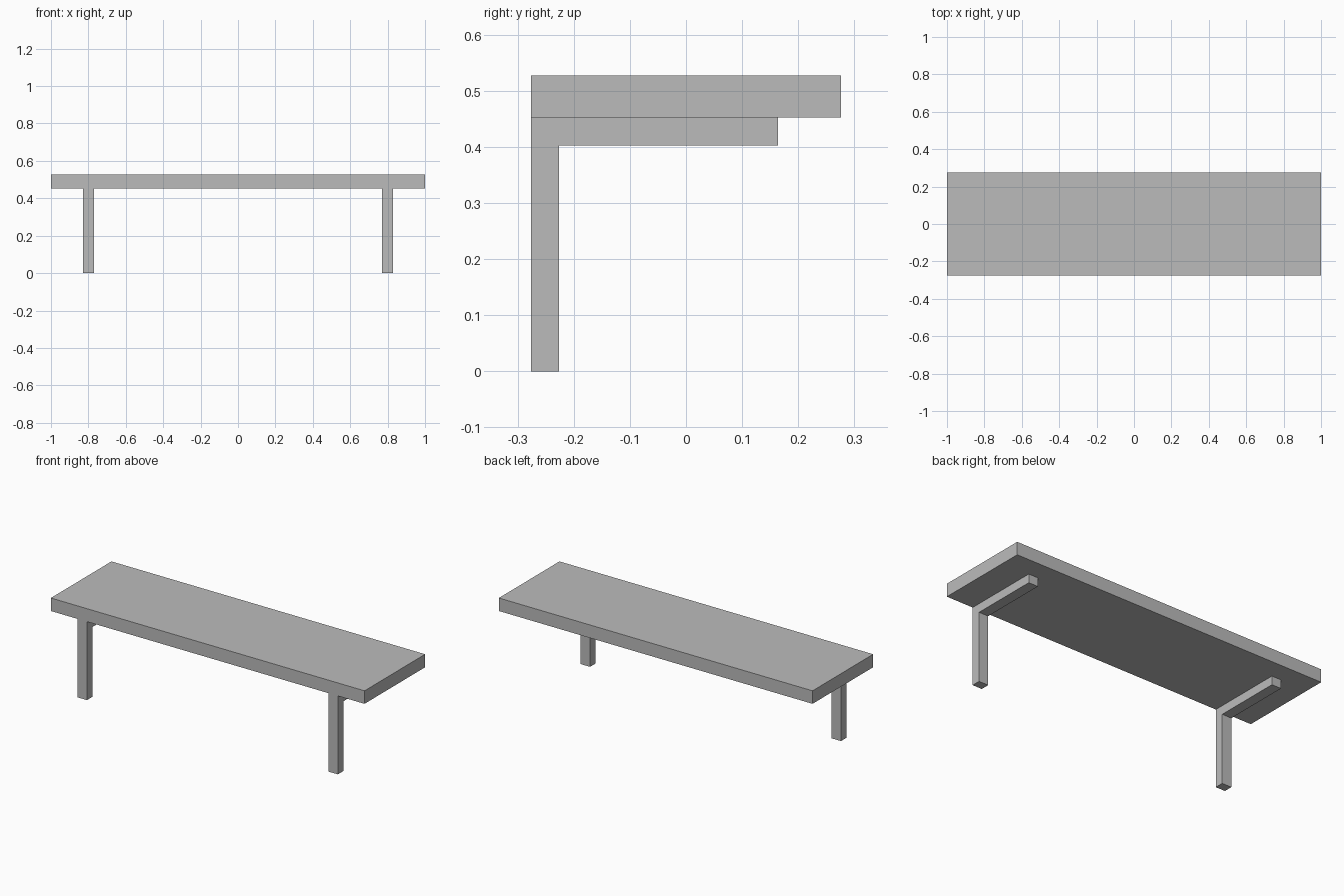
import bpy
import bmesh

cube = bpy.data.objects.get("Cube")
if cube:
    bpy.data.objects.remove(cube, do_unlink=True)

# Single grey material
GREY = (0.5, 0.5, 0.5, 1)
grey = bpy.data.materials.new("plain grey")
grey.use_nodes = True
grey.diffuse_color = GREY
grey.node_tree.nodes["Principled BSDF"].inputs["Base Color"].default_value = GREY

HALF_DEPTH = 0.276
SEAT_BOTTOM, SEAT_TOP = 0.452, 0.527
LEG_X, LEG_HALF_WIDTH = 0.8, 0.03


def extrude_profile(name, profile, x0, x1):
    """Extrude a side profile of (y, z) points from x0 to x1."""
    bm = bmesh.new()
    face = bm.faces.new([bm.verts.new((x0, y, z)) for y, z in profile])
    result = bmesh.ops.extrude_face_region(bm, geom=[face])
    moved = [g for g in result["geom"] if isinstance(g, bmesh.types.BMVert)]
    bmesh.ops.translate(bm, verts=moved, vec=(x1 - x0, 0, 0))
    bmesh.ops.recalc_face_normals(bm, faces=bm.faces)
    mesh = bpy.data.meshes.new(name)
    bm.to_mesh(mesh)
    bm.free()
    mesh.materials.append(grey)
    obj = bpy.data.objects.new(name, mesh)
    bpy.context.collection.objects.link(obj)
    return obj


# Seat slab
extrude_profile("seat", [(-HALF_DEPTH, SEAT_BOTTOM), (HALF_DEPTH, SEAT_BOTTOM),
                         (HALF_DEPTH, SEAT_TOP), (-HALF_DEPTH, SEAT_TOP)], -1, 1)

# L-shaped supports: front post with an arm running back under the seat
support = [(-HALF_DEPTH, 0), (-0.226, 0), (-0.226, 0.402), (0.164, 0.402),
           (0.164, SEAT_BOTTOM), (-HALF_DEPTH, SEAT_BOTTOM)]
for side, x in (("left", LEG_X), ("right", -LEG_X)):
    extrude_profile(side + "_leg_support", support,
                    x - LEG_HALF_WIDTH, x + LEG_HALF_WIDTH)
